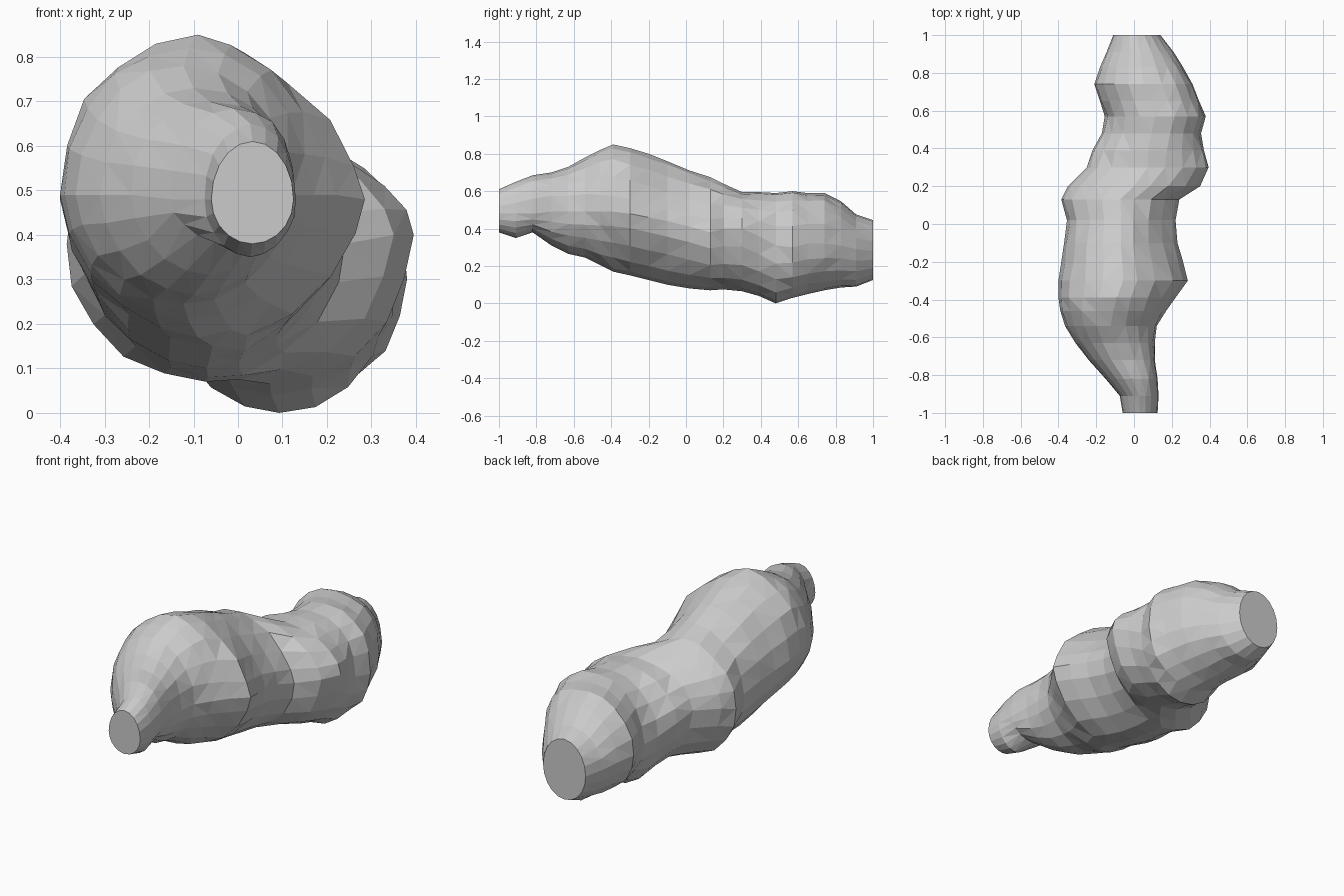
import bpy, bmesh, math, random

random.seed(4)
SIDES = 20

# Cross-sections along the body: y, left x, right x, bottom z, top z, height of widest point
SECTIONS = [
    (-1.00, -.06, .125, .38, .61, .48),
    (-.91, -.075, .13, .35, .65, .48),
    (-.82, -.15, .125, .38, .685, .48),
    (-.72, -.24, .11, .31, .70, .49),
    (-.63, -.31, .11, .265, .73, .49),
    (-.54, -.365, .12, .245, .78, .49),
    (-.46, -.39, .17, .205, .82, .49),
    (-.39, -.40, .22, .17, .85, .49),
    (-.30, -.40, .285, .15, .83, .48),
    (-.20, -.385, .26, .125, .80, .46),
    (-.10, -.37, .23, .10, .76, .44),
    (.02, -.355, .22, .08, .71, .41),
    (.13, -.385, .24, .07, .675, .38),
    (.20, -.35, .35, .075, .64, .40),
    (.30, -.25, .395, .065, .595, .40),
    (.39, -.22, .37, .04, .595, .36),
    (.48, -.17, .355, .0, .59, .31),
    (.57, -.155, .38, .03, .60, .30),
    (.65, -.18, .345, .05, .59, .32),
    (.74, -.21, .31, .07, .59, .32),
    (.83, -.18, .26, .085, .545, .31),
    (.91, -.145, .21, .09, .475, .29),
    (1.00, -.11, .14, .125, .445, .28),
]

# Fullness of each quarter (below 1 boxy, 1 round, above 1 flattened):
# y, upper right, upper left, lower left, lower right
FULLNESS = [
    (-1.0, 1.0, 1.0, 1.0, 1.0),
    (-.75, .75, 1.0, 1.05, 1.0),
    (-.5, 1.0, 1.0, 1.1, 1.1),
    (-.35, 1.3, 1.0, 1.1, 1.25),
    (.0, 1.35, 1.0, 1.05, 1.2),
    (.2, 1.2, 1.0, 1.0, 1.05),
    (.45, .85, 1.0, 1.05, 1.0),
    (.7, .8, 1.0, 1.05, 1.0),
    (1.0, 1.0, 1.0, 1.0, 1.0),
]


def fullness(y, quarter):
    for a, b in zip(FULLNESS, FULLNESS[1:]):
        if y <= b[0]:
            t = (y - a[0]) / (b[0] - a[0])
            return a[quarter] + t * (b[quarter] - a[quarter])


def make_ring(bm, index, section):
    y, left, right, bottom, top, mid = section
    end = index in (0, len(SECTIONS) - 1)
    ring = []
    for k in range(SIDES):
        a = math.tau * k / SIDES
        p = fullness(y, 1 + k * 4 // SIDES)
        c = math.copysign(abs(math.cos(a)) ** p, math.cos(a))
        s = math.copysign(abs(math.sin(a)) ** p, math.sin(a))
        # Slight facet irregularity away from the four outline points
        j = 1.0 if end or k % 5 == 0 else 1 + random.uniform(-.02, .02)
        x = (left + right) / 2 + c * (right - left) / 2 * j
        z = mid + s * ((top - mid) if s > 0 else (mid - bottom)) * j
        ring.append(bm.verts.new((x, y, z)))
    return ring


# Lumpy body lofted through all the sections
bm = bmesh.new()
rings = [make_ring(bm, i, s) for i, s in enumerate(SECTIONS)]
for a, b in zip(rings, rings[1:]):
    for k in range(SIDES):
        n = (k + 1) % SIDES
        bm.faces.new((a[k], a[n], b[n], b[k]))

# Flat cut ends
bm.faces.new(rings[0])
bm.faces.new(rings[-1])

# Faceted surface
bmesh.ops.triangulate(bm, faces=[f for f in bm.faces if len(f.verts) == 4])
bmesh.ops.recalc_face_normals(bm, faces=bm.faces)
mesh = bpy.data.meshes.new("lumpy_body")
bm.to_mesh(mesh)
bm.free()
body = bpy.data.objects.new("lumpy_body", mesh)
bpy.context.collection.objects.link(body)
